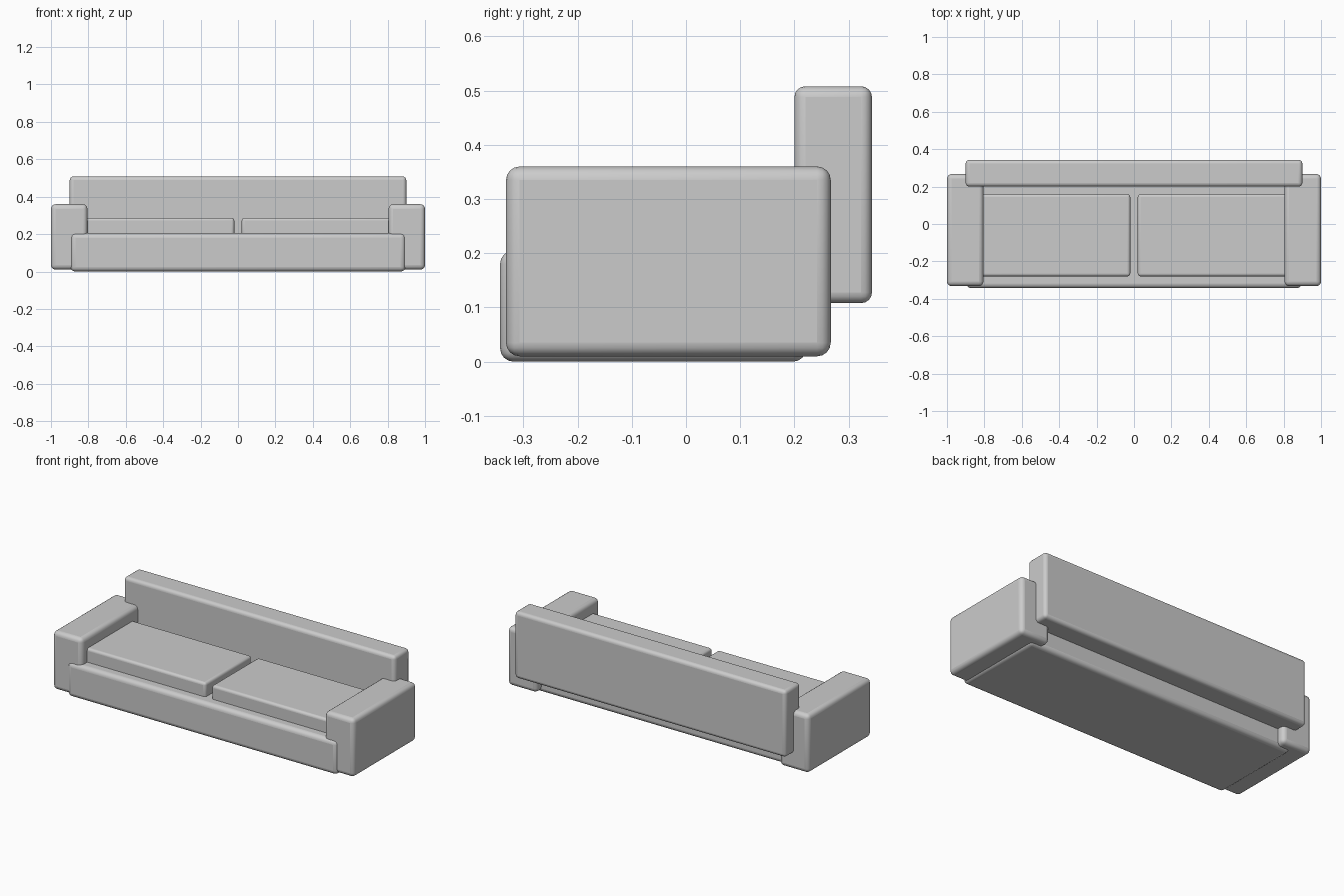
import bpy

if "Cube" in bpy.data.objects:
    bpy.data.objects.remove(bpy.data.objects["Cube"])


def soft_box(name, x, y, z, radius):
    """Rounded box spanning the given (min, max) ranges."""
    spans = (x, y, z)
    centre = [(a + b) / 2 for a, b in spans]
    bpy.ops.mesh.primitive_cube_add(size=1, location=centre)
    obj = bpy.context.object
    obj.name = name
    obj.scale = [b - a for a, b in spans]
    bpy.ops.object.transform_apply(location=False, rotation=False, scale=True)
    bevel = obj.modifiers.new("rounded_edges", 'BEVEL')
    bevel.width = radius
    bevel.segments = 4
    bpy.ops.object.shade_smooth_by_angle()
    return obj


# Base and backrest
soft_box("base", (-0.895, 0.895), (-0.343, 0.222), (0.0, 0.205), 0.025)
soft_box("backrest", (-0.9, 0.9), (0.2, 0.343), (0.108, 0.508), 0.02)

# Arms and seat cushions, one per side
for side, s in (("left", -1), ("right", 1)):
    soft_box(side + "_arm", sorted((s * 0.805, s * 1.0)),
             (-0.332, 0.267), (0.01, 0.36), 0.025)
    soft_box(side + "_cushion", sorted((s * 0.02, s * 0.82)),
             (-0.28, 0.16), (0.185, 0.287), 0.015)
